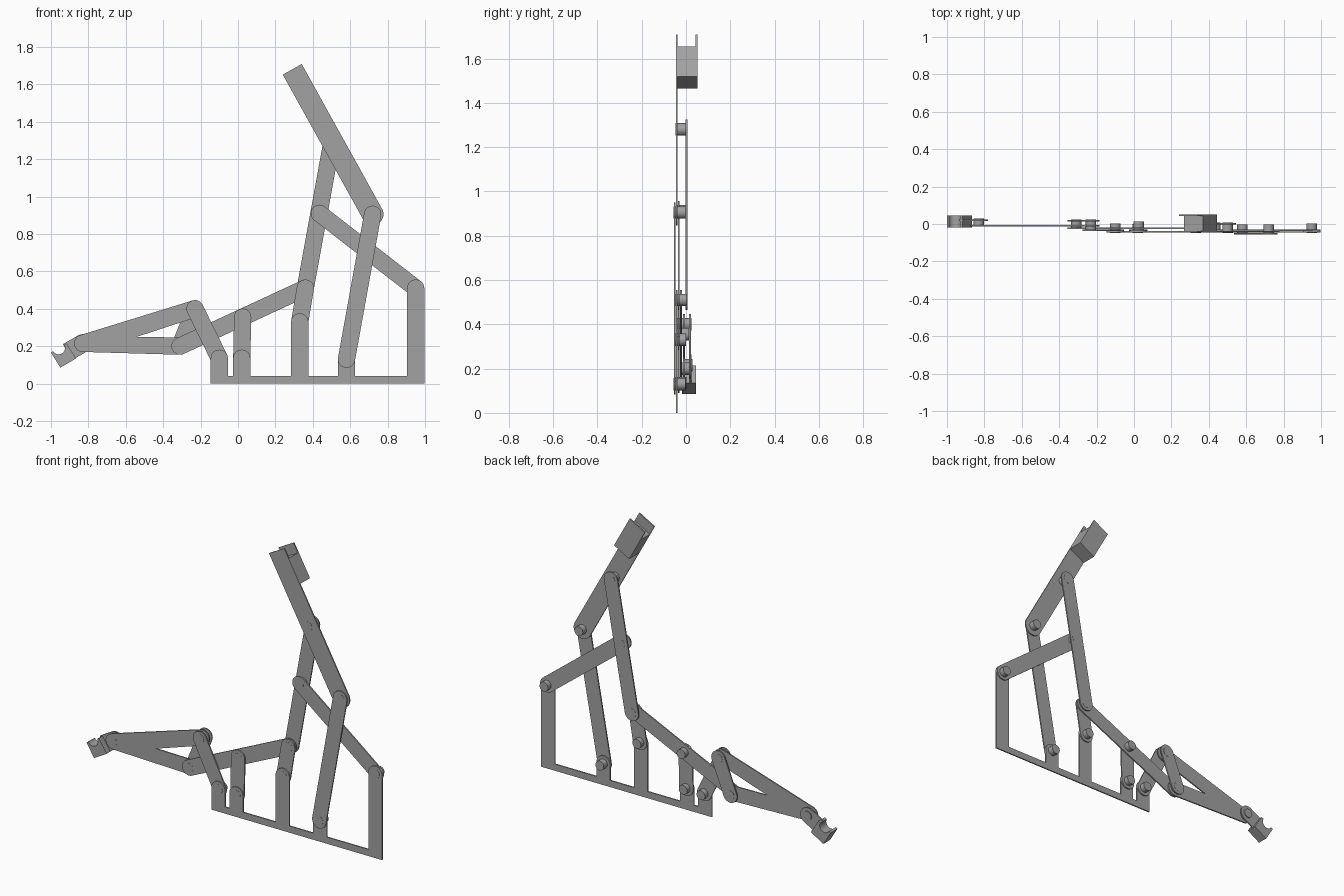
import bpy, bmesh
from math import sin, cos, radians, degrees, atan2, hypot

cube = bpy.data.objects.get("Cube")
if cube:
    bpy.data.objects.remove(cube, do_unlink=True)

grey = bpy.data.materials.new("plain grey")
grey.use_nodes = True
grey.diffuse_color = (0.36, 0.36, 0.36, 1)
grey.node_tree.nodes["Principled BSDF"].inputs["Base Color"].default_value = (0.36, 0.36, 0.36, 1)

R = 0.046      # half width of a link
T = 0.008      # plate thickness


def arc(c, r, a0, a1, n=14):
    """Points (x, z) along an arc given in degrees."""
    angles = [radians(a0 + (a1 - a0) * i / n) for i in range(n + 1)]
    return [(c[0] + r * cos(a), c[1] + r * sin(a)) for a in angles]


def plate(name, outline, y, depth=T):
    """Extrude a flat x-z outline backwards from y."""
    bm = bmesh.new()
    face = bm.faces.new([bm.verts.new((x, y, z)) for x, z in outline])
    new = bmesh.ops.extrude_face_region(bm, geom=[face])["geom"]
    bmesh.ops.translate(bm, vec=(0, depth, 0),
                        verts=[v for v in new if isinstance(v, bmesh.types.BMVert)])
    bmesh.ops.recalc_face_normals(bm, faces=bm.faces)
    mesh = bpy.data.meshes.new(name)
    bm.to_mesh(mesh)
    bm.free()
    mesh.materials.append(grey)
    ob = bpy.data.objects.new(name, mesh)
    bpy.context.collection.objects.link(ob)
    bpy.ops.object.select_all(action="DESELECT")
    ob.select_set(True)
    bpy.context.view_layer.objects.active = ob
    bpy.ops.object.shade_smooth_by_angle(angle=radians(30))
    return ob


def heading(a, b):
    return degrees(atan2(b[1] - a[1], b[0] - a[0]))


def link(name, a, b, y, r=R):
    h = heading(a, b)
    plate(name, arc(a, r, h + 90, h + 270) + arc(b, r, h - 90, h + 90), y)


# Pivot positions
claw_p, arm_low, arm_top = (-0.83, 0.215), (-0.31, 0.2), (-0.23, 0.4)
foot_a, foot_b, rocker_top = (-0.1, 0.135), (0.02, 0.135), (0.025, 0.355)
foot_c, elbow = (0.33, 0.33), (0.36, 0.51)
foot_d, foot_e = (0.58, 0.13), (0.95, 0.51)
lever_mid, lever_top, handle_p = (0.435, 0.91), (0.5, 1.28), (0.72, 0.905)

# Base frame with round-topped posts
outline = [(-0.146, 0), (0.996, 0)]
for p in (foot_e, foot_d, foot_c, foot_b, foot_a):
    outline += [(p[0] + R, 0.04)] if p is not foot_e else []
    outline += arc(p, R, 0, 180)
    outline += [(p[0] - R, 0.04)] if p is not foot_a else []
plate("base_frame", outline, -0.046)

# Links
link("handle_link", foot_d, handle_p, -0.055)
link("brace_link", foot_e, lever_mid, -0.037)
link("elbow_link", foot_c, elbow, -0.037)
link("rocker_link", foot_b, rocker_top, -0.037)
link("arm_link", foot_a, arm_top, -0.037)
link("long_link", elbow, arm_low, -0.026)
link("lever", elbow, lever_top, -0.002)
link("rear_arm_link", arm_top, arm_low, 0.014)

# Forked arm
up, low = heading(claw_p, arm_top), heading(claw_p, arm_low)
plate("forked_arm",
      arc(claw_p, R, up + 90, low + 270) + arc(arm_low, R, low - 90, low + 90)
      + [(-0.54, 0.25)] + arc(arm_top, R, up - 90, up + 90), -0.013)

# Handle with a slotted grip at its end
tip, hr = (0.29, 1.68), 0.058
hh = heading(handle_p, tip)
ux, uz = cos(radians(hh)), sin(radians(hh))


def grip(d0, d1):
    """Rectangle along the handle between two distances from its tip."""
    return [(tip[0] - ux * d + uz * hr * s, tip[1] - uz * d - ux * hr * s)
            for d, s in ((d0, 1), (d0, -1), (d1, -1), (d1, 1))]


plate("handle", arc(handle_p, hr, hh + 90, hh + 270) + grip(0, 1)[:2], -0.046)
plate("grip_core", grip(0.06, 0.215), -0.038, 0.082)
plate("grip_back", grip(0, 0.215), 0.044)

# Claw block with a round notch, on its mounting plate
plate("claw", [(-1.0, 0.166), (-0.95, 0.085), (-0.866, 0.134), (-0.917, 0.214)]
      + arc((-0.959, 0.19), 0.034, 390, 210), -0.018, 0.063)
mount = (-0.912, 0.168)
mh = heading(mount, claw_p)
side = radians(mh + 90)
plate("claw_mount", arc(claw_p, 0.049, mh - 90, mh + 90)
      + [(mount[0] + s * 0.049 * cos(side), mount[1] + s * 0.049 * sin(side)) for s in (1, -1)],
      0.016)

# Pivot pins: position, front, back
for name, p, y0, y1 in (
        ("claw_pin", claw_p, -0.014, 0.03), ("arm_low_pin", arm_low, -0.027, 0.024),
        ("arm_top_pin", arm_top, -0.038, 0.024), ("foot_a_pin", foot_a, -0.047, 0.002),
        ("foot_b_pin", foot_b, -0.047, 0.0), ("rocker_pin", rocker_top, -0.038, 0.014),
        ("foot_c_pin", foot_c, -0.047, 0.0), ("elbow_pin", elbow, -0.038, 0.007),
        ("foot_d_pin", foot_d, -0.056, -0.003), ("foot_e_pin", foot_e, -0.047, 0.002),
        ("lever_mid_pin", lever_mid, -0.038, 0.007), ("lever_top_pin", lever_top, -0.047, 0.007),
        ("handle_pin", handle_p, -0.056, -0.003)):
    plate(name, arc(p, 0.028, 0, 345, 23), y0, y1 - y0)
